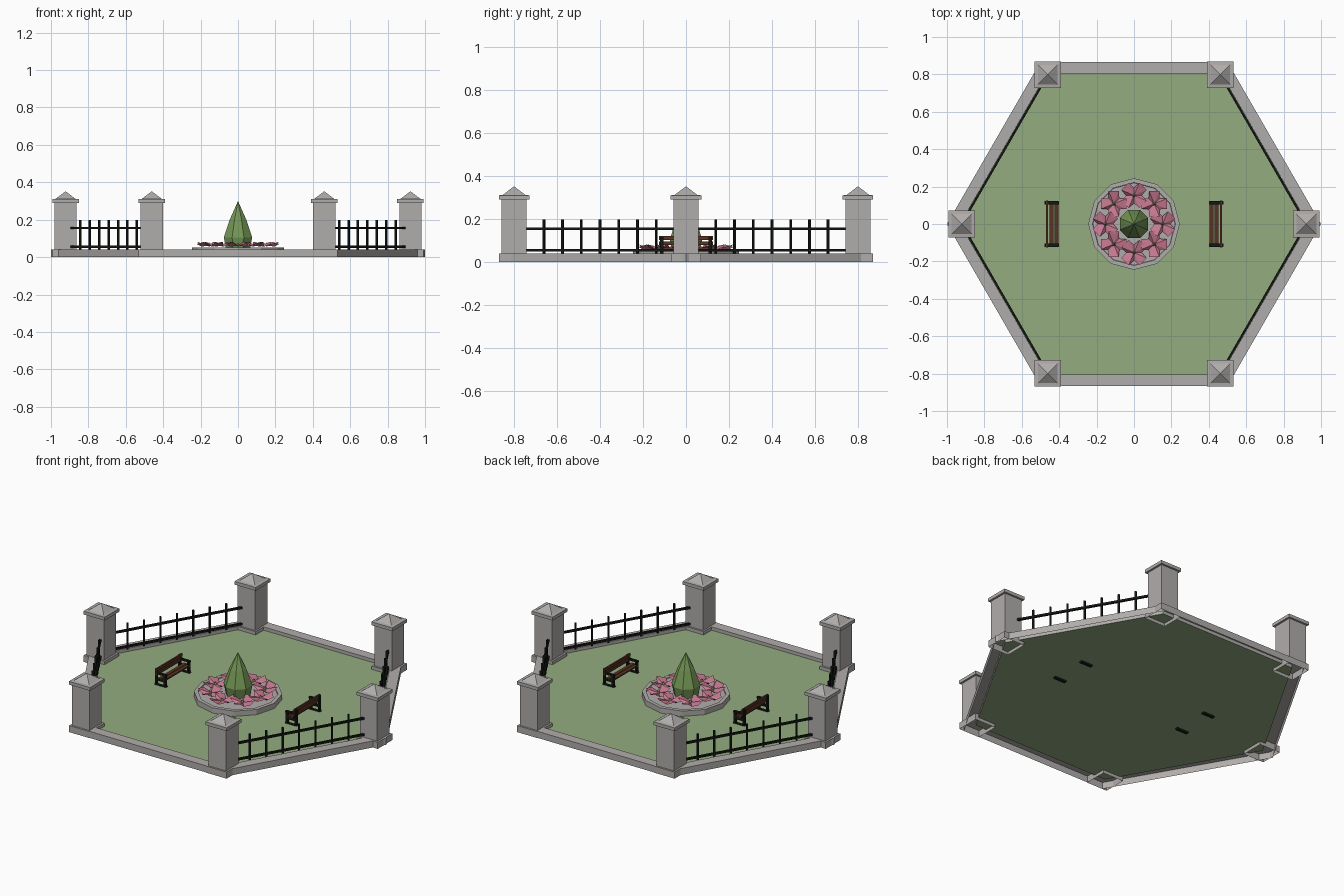
import bpy, bmesh, math
from mathutils import Vector, Matrix

if "Cube" in bpy.data.objects:
    bpy.data.objects.remove(bpy.data.objects["Cube"])


def mat(name, r, g, b):
    m = bpy.data.materials.new(name)
    lin = [((c / 255 + 0.055) / 1.055) ** 2.4 for c in (r, g, b)]
    m.diffuse_color = (*lin, 1)
    m.use_nodes = True
    m.node_tree.nodes["Principled BSDF"].inputs["Base Color"].default_value = m.diffuse_color
    return m


STONE = mat("grey stone", 176, 173, 171)
GRASS = mat("lawn green", 148, 172, 127)
IRON = mat("black iron", 20, 24, 20)
WOOD = mat("brown wood", 88, 50, 36)
PINK = mat("petal pink", 200, 122, 146)
LEAF = mat("shrub green", 116, 150, 84)


def finish(name, bm, material, recalc=True):
    if recalc:
        bmesh.ops.recalc_face_normals(bm, faces=bm.faces)
    me = bpy.data.meshes.new(name)
    bm.to_mesh(me)
    bm.free()
    me.materials.append(material)
    ob = bpy.data.objects.new(name, me)
    bpy.context.collection.objects.link(ob)
    return ob


def box(bm, centre, size, frame=Matrix()):
    m = frame @ Matrix.Translation(centre) @ Matrix.Diagonal((*size, 1))
    return bmesh.ops.create_cube(bm, size=1, matrix=m)["verts"]


def lathe(bm, rings, n, start=0.0, centre=(0, 0), cap=True):
    """Stack n-sided rings given as (radius, z); radius 0 makes a point."""
    loops = []
    for r, z in rings:
        if r == 0:
            loops.append([bm.verts.new((*centre, z))])
        else:
            loops.append([bm.verts.new((centre[0] + r * math.cos(start + 2 * math.pi * i / n),
                                        centre[1] + r * math.sin(start + 2 * math.pi * i / n), z))
                          for i in range(n)])
    for a, b in zip(loops, loops[1:]):
        for i in range(n):
            j = (i + 1) % n
            if len(b) == 1:
                bm.faces.new((a[i], a[j], b[0]))
            else:
                bm.faces.new((a[i], a[j], b[j], b[i]))
    if cap and len(loops[-1]) > 1:
        bm.faces.new(loops[-1])


corner = [Vector((0.922 * math.cos(math.radians(60 * i)),
                  0.922 * math.sin(math.radians(60 * i)), 0)) for i in range(6)]

# hexagonal lawn, a single sheet
bm = bmesh.new()
lathe(bm, [(0.93, 0.02)], 6)
finish("lawn", bm, GRASS, recalc=False)

# stone curb, open underneath
bm = bmesh.new()
lathe(bm, [(1.0, 0.0), (1.0, 0.04), (0.93, 0.04), (0.93, 0.02)], 6, cap=False)
finish("curb", bm, STONE, recalc=False)

# square pillars with plinth, cap slab and pyramid
q = math.sqrt(0.5)
for i, c in enumerate(corner):
    bm = bmesh.new()
    lathe(bm, [(0.14 * q, 0), (0.14 * q, 0.04), (0.118 * q, 0.04), (0.118 * q, 0.29),
               (0.142 * q, 0.29), (0.142 * q, 0.31), (0.105 * q, 0.312), (0, 0.352)],
          4, math.pi / 4, (c.x, c.y))
    finish(f"pillar_{i + 1}", bm, STONE, recalc=False)

# iron fences on the four slanted sides
for i in (0, 2, 3, 5):
    a, b = corner[i], corner[(i + 1) % 6]
    d = b - a
    frame = Matrix.Translation((a + b) / 2) @ Matrix.Rotation(math.atan2(d.y, d.x), 4, 'Z')
    bm = bmesh.new()
    for z in (0.056, 0.155):
        box(bm, (0, 0, z), (d.length - 0.1, 0.012, 0.012), frame)
    for k in range(-3, 4):
        box(bm, (k * 0.1005, 0, 0.118), (0.01, 0.01, 0.16), frame)
    finish(f"fence_{i + 1}", bm, IRON)

# two benches facing the middle, local +x is the back side
for name, ang in (("right", 0), ("left", math.pi)):
    frame = Matrix.Rotation(ang, 4, 'Z') @ Matrix.Translation((0.44, 0, 0))
    bm = bmesh.new()
    for s in (-1, 1):
        y = s * 0.113
        box(bm, (0, y, 0.017), (0.078, 0.018, 0.014), frame)
        box(bm, (0, y, 0.054), (0.07, 0.016, 0.012), frame)
        box(bm, (-0.028, y, 0.055), (0.012, 0.016, 0.07), frame)
        box(bm, (0.031, y, 0.066), (0.012, 0.016, 0.1), frame)
        box(bm, (0, y, 0.09), (0.074, 0.016, 0.009), frame)
    finish(f"bench_frame_{name}", bm, IRON)
    bm = bmesh.new()
    for x in (-0.025, 0.0):
        box(bm, (x, 0, 0.064), (0.021, 0.24, 0.009), frame)
    for z in (0.088, 0.112):
        box(bm, (0.025, 0, z), (0.009, 0.25, 0.017), frame)
    finish(f"bench_slats_{name}", bm, WOOD)

# round stone flower bed
bm = bmesh.new()
lathe(bm, [(0.245, 0.02), (0.245, 0.052), (0.222, 0.052), (0.22, 0.046)], 12)
finish("flower_bed", bm, STONE, recalc=False)

# clipped cone shrub
bm = bmesh.new()
lathe(bm, [(0.07, 0.046), (0.082, 0.105), (0.048, 0.2), (0, 0.3)], 8, math.pi / 8)
finish("cone_shrub", bm, LEAF, recalc=False)

# ring of eight flowers: four blunt raised petals and a green heart
profile = [(-45, 0.042, 0.056), (-22, 0.073, 0.07), (22, 0.073, 0.082)]
for i in range(8):
    t = math.radians(45 * i)
    cx, cy = 0.153 * math.cos(t), 0.153 * math.sin(t)
    bm = bmesh.new()
    mid = bm.verts.new((cx, cy, 0.062))
    ring = []
    for k in range(4):
        for deg, r, z in profile:
            a = t + math.radians(deg + 90 * k + 45)
            ring.append(bm.verts.new((cx + r * math.cos(a), cy + r * math.sin(a), z)))
    for k in range(12):
        bm.faces.new((mid, ring[k], ring[(k + 1) % 12]))
    finish(f"flower_{i + 1}", bm, PINK, recalc=False)
    bm = bmesh.new()
    lathe(bm, [(0.014, 0.06), (0, 0.078)], 4, t, (cx, cy))
    finish(f"flower_heart_{i + 1}", bm, LEAF, recalc=False)
